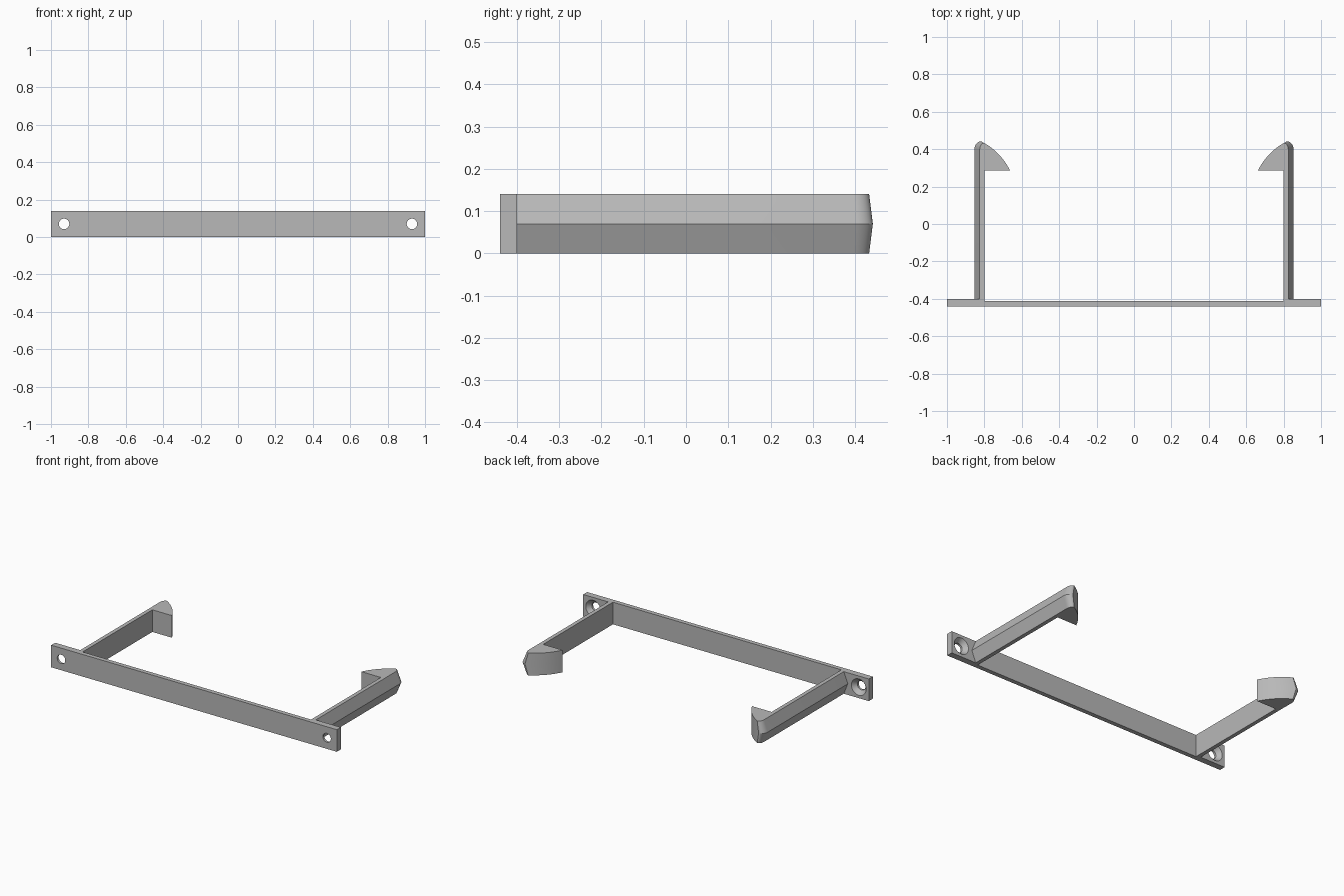
import bpy, bmesh, math
from mathutils import Matrix, Vector

cube = bpy.data.objects.get("Cube")
if cube:
    bpy.data.objects.remove(cube, do_unlink=True)

HEIGHT = 0.14
BACK = -0.40          # rear face of the mounting plate

grey = bpy.data.materials.new("plain_grey")
grey.use_nodes = True
grey.diffuse_color = (0.48, 0.48, 0.48, 1)
grey.node_tree.nodes["Principled BSDF"].inputs["Base Color"].default_value = grey.diffuse_color


def make_object(name, bm):
    bmesh.ops.recalc_face_normals(bm, faces=bm.faces)
    mesh = bpy.data.meshes.new(name)
    bm.to_mesh(mesh)
    bm.free()
    obj = bpy.data.objects.new(name, mesh)
    bpy.context.collection.objects.link(obj)
    mesh.materials.append(grey)
    return obj


def loft(name, layers):
    """Skin a stack of (outline, z) layers with equal point counts."""
    bm = bmesh.new()
    loops = [[bm.verts.new((x, y, z)) for x, y in pts] for pts, z in layers]
    n = len(loops[0])
    for a, b in zip(loops, loops[1:]):
        for i in range(n):
            j = (i + 1) % n
            quad = list(dict.fromkeys((a[i], a[j], b[j], b[i])))
            bm.faces.new(quad)
    bm.faces.new(loops[0])
    bm.faces.new(loops[-1])
    return make_object(name, bm)


def select_only(obj):
    bpy.ops.object.select_all(action='DESELECT')
    obj.select_set(True)
    bpy.context.view_layer.objects.active = obj


def revolve_cutter(name, x, stations):
    """Round cutter along y from (y, radius) stations."""
    bm = bmesh.new()
    rings, n = [], 40
    for y, r in stations:
        rings.append([bm.verts.new((x + r * math.cos(k * math.tau / n), y,
                                    HEIGHT / 2 + r * math.sin(k * math.tau / n))) for k in range(n)])
    for a, b in zip(rings, rings[1:]):
        for k in range(n):
            bm.faces.new((a[k], a[(k + 1) % n], b[(k + 1) % n], b[k]))
    bm.faces.new(rings[0])
    bm.faces.new(rings[-1])
    obj = make_object(name, bm)
    obj.hide_render = True
    return obj


# Mounting plate: thick ends, thinner web between the arms
outline = [(-1, -0.44), (1, -0.44), (1, BACK), (0.80, BACK), (0.80, -0.412),
           (-0.80, -0.412), (-0.80, BACK), (-1, BACK)]
plate = loft("mounting_plate", [(outline, 0), (outline, HEIGHT)])

# Countersunk screw holes
for side in (-1, 1):
    cutter = revolve_cutter("screw_hole_cutter", side * 0.93,
                            [(-0.46, 0.028), (-0.426, 0.028), (BACK, 0.052), (-0.39, 0.061)])
    select_only(plate)
    mod = plate.modifiers.new("screw_hole", 'BOOLEAN')
    mod.operation = 'DIFFERENCE'
    mod.solver = 'EXACT'
    mod.object = cutter
    bpy.ops.object.modifier_apply(modifier=mod.name)
    bpy.data.objects.remove(cutter, do_unlink=True)


# Snap arms: ridged outer side, rounded nose and inward barb
TIP, BULGE, BARB = Vector((0.818, 0.442)), Vector((0.715, 0.39)), Vector((0.663, 0.286))


def barb_curve(t):
    return TIP * (1 - t) ** 2 + BULGE * 2 * t * (1 - t) + BARB * t * t


def arm_outline(side, outer_x, shoulder_y, start):
    nose = barb_curve(start)
    pts = [(0.80, BACK), (outer_x, BACK)]
    for k in range(9):
        a = k / 8 * math.pi / 2
        pts.append((nose.x + (outer_x - nose.x) * math.cos(a),
                    shoulder_y + (nose.y - shoulder_y) * math.sin(a)))
    for k in range(1, 13):
        pts.append(tuple(barb_curve(start + (1 - start) * k / 12)))
    pts.append((0.80, BARB.y))
    return [(side * x, y) for x, y in pts]


arms = []
for side, word in ((1, "left"), (-1, "right")):
    edge = arm_outline(side, 0.825, 0.395, 0.08)
    ridge = arm_outline(side, 0.853, 0.40, 0)
    arms.append(loft(word + "_snap_arm", [(edge, 0), (ridge, HEIGHT / 2), (edge, HEIGHT)]))

# Smooth the curved walls, keep the edges crisp
for obj in [plate] + arms:
    select_only(obj)
    bpy.ops.object.shade_smooth_by_angle(angle=math.radians(20))
